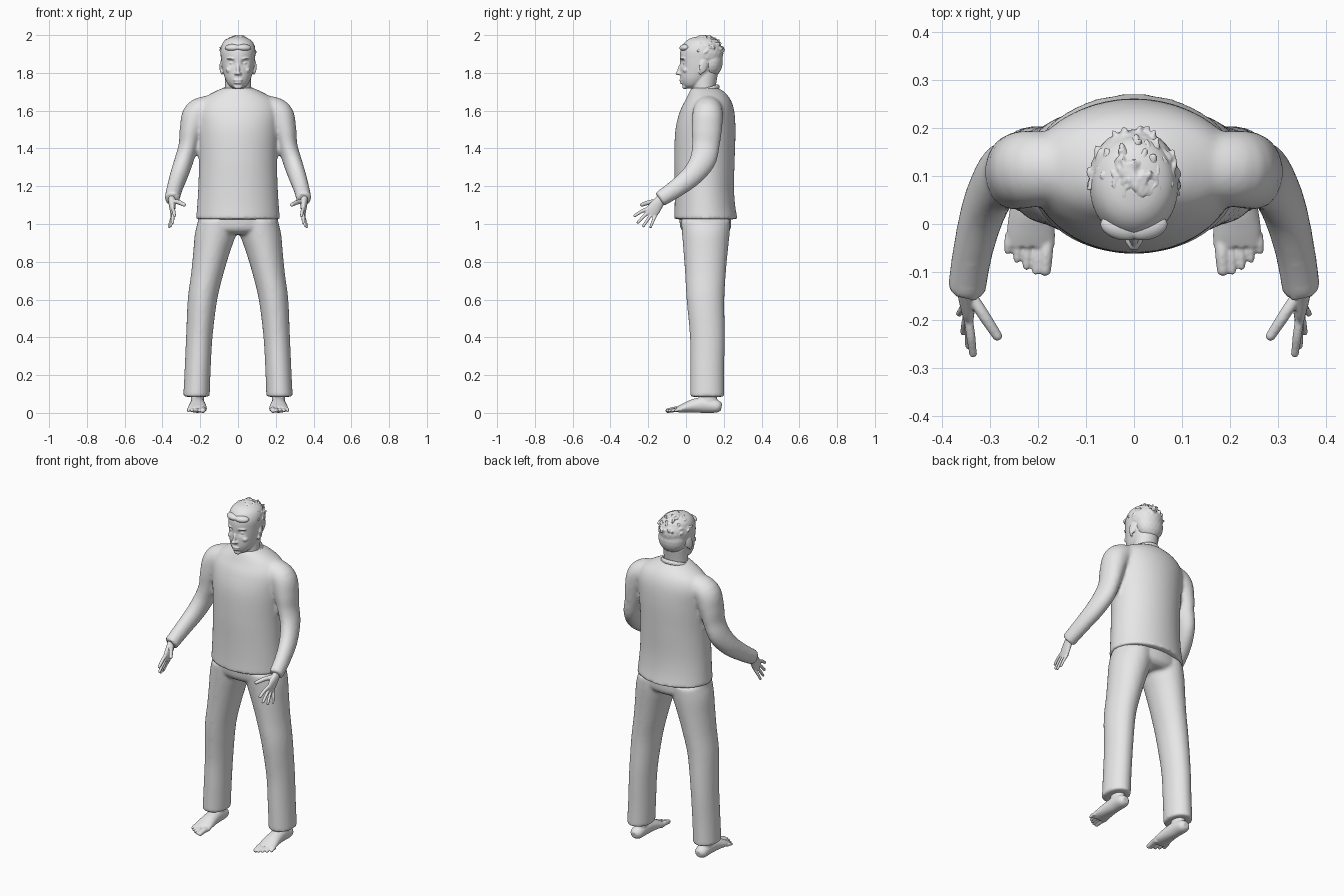
import bpy, bmesh, math, random
from mathutils import Vector, Matrix

if "Cube" in bpy.data.objects:
    bpy.data.objects.remove(bpy.data.objects["Cube"], do_unlink=True)
random.seed(4)

grey = bpy.data.materials.new("plain_grey")
grey.use_nodes = True
grey.diffuse_color = (0.8, 0.8, 0.8, 1)
grey.node_tree.nodes["Principled BSDF"].inputs["Base Color"].default_value = grey.diffuse_color


def resample(rings, steps=5):
    """Catmull-Rom interpolation of ring tuples (x, y, z, half width, half depth)."""
    rows = [Vector(r) for r in rings]
    out = []
    for i in range(len(rows) - 1):
        a, b = rows[max(i - 1, 0)], rows[i]
        c, d = rows[i + 1], rows[min(i + 2, len(rows) - 1)]
        for k in range(steps):
            t = k / steps
            out.append(b + (c - a) * (t / 2) + (a * 2 - b * 5 + c * 4 - d) * (t * t / 2)
                       + (b * 3 - a - c * 3 + d) * (t ** 3 / 2))
    return out + [rows[-1]]


def tube(bm, rings, side=(1, 0, 0), flat=False, flip=1, segs=40):
    """Skin a closed tube over rings; flat keeps every ring horizontal."""
    rows = resample(rings)
    pts = [Vector(r[:3]) for r in rows]
    loops = []
    for i, r in enumerate(rows):
        axis = pts[min(i + 1, len(pts) - 1)] - pts[max(i - 1, 0)]
        axis = Vector((0, 0, 1)) if flat else axis.normalized()
        u = Vector(side)
        u = (u - axis * u.dot(axis)).normalized()
        v = axis.cross(u)
        loop = []
        for k in range(segs):
            t = math.tau * k / segs
            p = pts[i] + u * (r[3] * math.cos(t)) + v * (r[4] * math.sin(t))
            loop.append(bm.verts.new((p.x * flip, p.y, p.z)))
        loops.append(loop)
    for a, b in zip(loops, loops[1:]):
        for k in range(segs):
            n = (k + 1) % segs
            bm.faces.new((a[k], a[n], b[n], b[k]))
    bm.faces.new(loops[0][::-1])
    bm.faces.new(loops[-1])
    return [v for loop in loops for v in loop]


def blob(bm, centre, radii, tilt=0, turn=0):
    m = (Matrix.Translation(centre) @ Matrix.Rotation(turn, 4, 'Z')
         @ Matrix.Rotation(tilt, 4, 'X') @ Matrix.Diagonal((*radii, 1)))
    bmesh.ops.create_icosphere(bm, subdivisions=3, radius=1, matrix=m)


def digit(bm, base, tip, r, flip=1, bend=0.0):
    """Finger or toe: a slightly tapered tube with a round tip."""
    a, b = Vector(base), Vector(tip)
    end = b - (b - a).normalized() * r * 0.8
    mid = (a + end) / 2 + Vector((0, 0, bend))
    tube(bm, [(*a, r, r), (*mid, r, r), (*end, r * 0.85, r * 0.85)], flip=flip, segs=12)
    blob(bm, (end.x * flip, end.y, end.z), (r * 0.85,) * 3)


def finish(name, bm, voxel, smooth=4):
    """Fuse the pieces into one smooth skin."""
    bmesh.ops.recalc_face_normals(bm, faces=bm.faces[:])
    mesh = bpy.data.meshes.new(name)
    bm.to_mesh(mesh)
    bm.free()
    mesh.materials.append(grey)
    ob = bpy.data.objects.new(name, mesh)
    bpy.context.collection.objects.link(ob)
    mod = ob.modifiers.new("fuse", 'REMESH')
    mod.mode = 'VOXEL'
    mod.voxel_size = voxel
    mod.use_smooth_shade = True
    mod = ob.modifiers.new("soften", 'SMOOTH')
    mod.factor = 0.5
    mod.iterations = smooth
    return ob


# Sweater: torso and both sleeves
bm = bmesh.new()
tube(bm, [(0, .105, 1.025, .222, .168), (0, .1, 1.1, .216, .16), (0, .097, 1.2, .21, .157),
          (0, .098, 1.35, .207, .16), (0, .103, 1.5, .215, .159), (0, .112, 1.6, .22, .143),
          (0, .117, 1.66, .19, .118), (0, .11, 1.7, .125, .092), (0, .1, 1.72, .08, .07)],
     flat=True, segs=64)
for s in (1, -1):
    tube(bm, [(.13, .118, 1.625, .06, .07), (.215, .115, 1.585, .074, .08),
              (.247, .11, 1.5, .062, .08), (.262, .105, 1.42, .052, .073),
              (.285, .09, 1.34, .05, .069), (.312, .035, 1.26, .047, .058),
              (.335, -.05, 1.19, .042, .049), (.35, -.14, 1.13, .04, .042)], flip=s)
finish("sweater", bm, .01, 5)

# Collar band
bpy.ops.mesh.primitive_torus_add(major_segments=48, minor_segments=10, major_radius=.074,
                                 minor_radius=.009, location=(0, .098, 1.705),
                                 rotation=(math.radians(18), 0, 0))
collar = bpy.context.object
collar.name = "collar"
collar.scale = (1, 1, 1.4)
collar.data.materials.append(grey)
bpy.ops.object.shade_smooth_by_angle()

# Trousers: hips and both legs
bm = bmesh.new()
tube(bm, [(0, .1, 1.08, .2, .135), (0, .102, 1.02, .213, .137), (0, .105, .97, .2, .13),
          (0, .108, .945, .12, .1)], flat=True, segs=64)
for s in (1, -1):
    tube(bm, [(.11, .104, 1.02, .1, .13), (.119, .105, .95, .109, .126),
              (.14, .104, .85, .097, .117), (.162, .103, .74, .086, .108),
              (.188, .103, .6, .078, .1), (.205, .113, .4, .07, .092),
              (.214, .112, .22, .069, .09), (.22, .112, .085, .07, .09)], flat=True, flip=s)
finish("trousers", bm, .01, 5)

# Bare feet with five toes
for s, label in ((1, "left"), (-1, "right")):
    bm = bmesh.new()
    tube(bm, [(.215, .12, .03, .036, .055), (.215, .118, .08, .034, .046),
              (.215, .118, .15, .036, .045)], flat=True, flip=s)
    tube(bm, [(.215, .188, .03, .018, .018), (.215, .165, .034, .036, .033),
              (.214, .1, .042, .039, .042), (.214, .04, .037, .044, .036),
              (.215, -.01, .026, .05, .025), (.215, -.045, .017, .05, .016)], flip=s)
    for i, reach in enumerate((.108, .106, .096, .081, .063)):
        x = .182 + .0195 * i
        digit(bm, (x, -.02, .017), (x + .004, -reach, .011), .015 if i == 0 else .0095, s, .004)
    finish(label + "_foot", bm, .004, 3)

# Hands: palm, four fingers and thumb
across = Vector((0, -.79, .61))
tips = ((.335, -.278, 1.04), (.345, -.26, 1.003), (.357, -.23, .983), (.367, -.19, .978))
for s, label in ((1, "left"), (-1, "right")):
    bm = bmesh.new()
    tube(bm, [(.35, -.1, 1.165, .026, .022), (.35, -.14, 1.12, .029, .019),
              (.347, -.17, 1.08, .036, .015), (.345, -.19, 1.052, .034, .011)],
         side=across, flip=s)
    for i, tip in enumerate(tips):
        base = Vector((.345, -.18, 1.065)) + across * (.027 - .018 * i)
        digit(bm, base, tip, .0098 - .0005 * i, s, .004)
    digit(bm, (.34, -.15, 1.12), (.28, -.242, 1.1), .0125, s, .004)
    finish(label + "_hand", bm, .004, 3)

# Head: skull, neck, face and ears
bm = bmesh.new()
tube(bm, [(0, .1, 1.66, .07, .063), (0, .095, 1.72, .068, .062), (0, .1, 1.8, .068, .07)], flat=True)
skull = tube(bm, [(0, .028, 1.718, .024, .026), (0, .035, 1.735, .048, .052),
                  (0, .05, 1.77, .068, .079), (0, .07, 1.82, .082, .1),
                  (0, .077, 1.87, .089, .109), (0, .08, 1.92, .092, .109),
                  (0, .085, 1.96, .08, .093), (0, .087, 1.983, .053, .064),
                  (0, .088, 1.994, .015, .02)], flat=True, segs=64)
for v in skull:
    if v.co.y < .05:
        # Press in the eye sockets
        d = math.hypot(abs(v.co.x) - .035, v.co.z - 1.853)
        v.co.y += .016 * math.exp(-(d / .016) ** 2)
blob(bm, (0, -.03, 1.822), (.01, .014, .034), -.3)
blob(bm, (0, -.042, 1.798), (.013, .014, .011))
blob(bm, (0, -.024, 1.762), (.026, .012, .007))
blob(bm, (0, -.021, 1.748), (.022, .012, .007))
blob(bm, (0, -.006, 1.727), (.023, .014, .014))
for s in (1, -1):
    blob(bm, (s * .012, -.034, 1.796), (.008, .01, .007))
    blob(bm, (s * .036, -.017, 1.876), (.026, .012, .006), 0, s * .35)
    blob(bm, (s * .034, -.006, 1.852), (.014, .012, .008))
    blob(bm, (s * .045, .0, 1.815), (.02, .018, .016))
    blob(bm, (s * .088, .092, 1.835), (.007, .022, .036), -.2, s * .35)
    blob(bm, (s * .085, .078, 1.805), (.007, .011, .014))
finish("head", bm, .004, 3)

# Short tousled hair
bm = bmesh.new()
middle = Vector((0, .096, 1.903))
blob(bm, middle, (.094, .102, .092))
blob(bm, (0, .13, 1.86), (.082, .065, .085))
for s in (1, -1):
    blob(bm, (s * .03, -.008, 1.934), (.042, .025, .018), .2, s * .3)
for i in range(110):
    turn = random.uniform(0, math.tau)
    lift = random.uniform(.1, 1.5)
    out = Vector((math.cos(turn) * math.cos(lift) * .092,
                  math.sin(turn) * math.cos(lift) * .1, math.sin(lift) * .09))
    blob(bm, middle + out, (.006, .017, .007), random.uniform(-.4, .6), random.uniform(-.8, .8))
finish("hair", bm, .004, 1)
